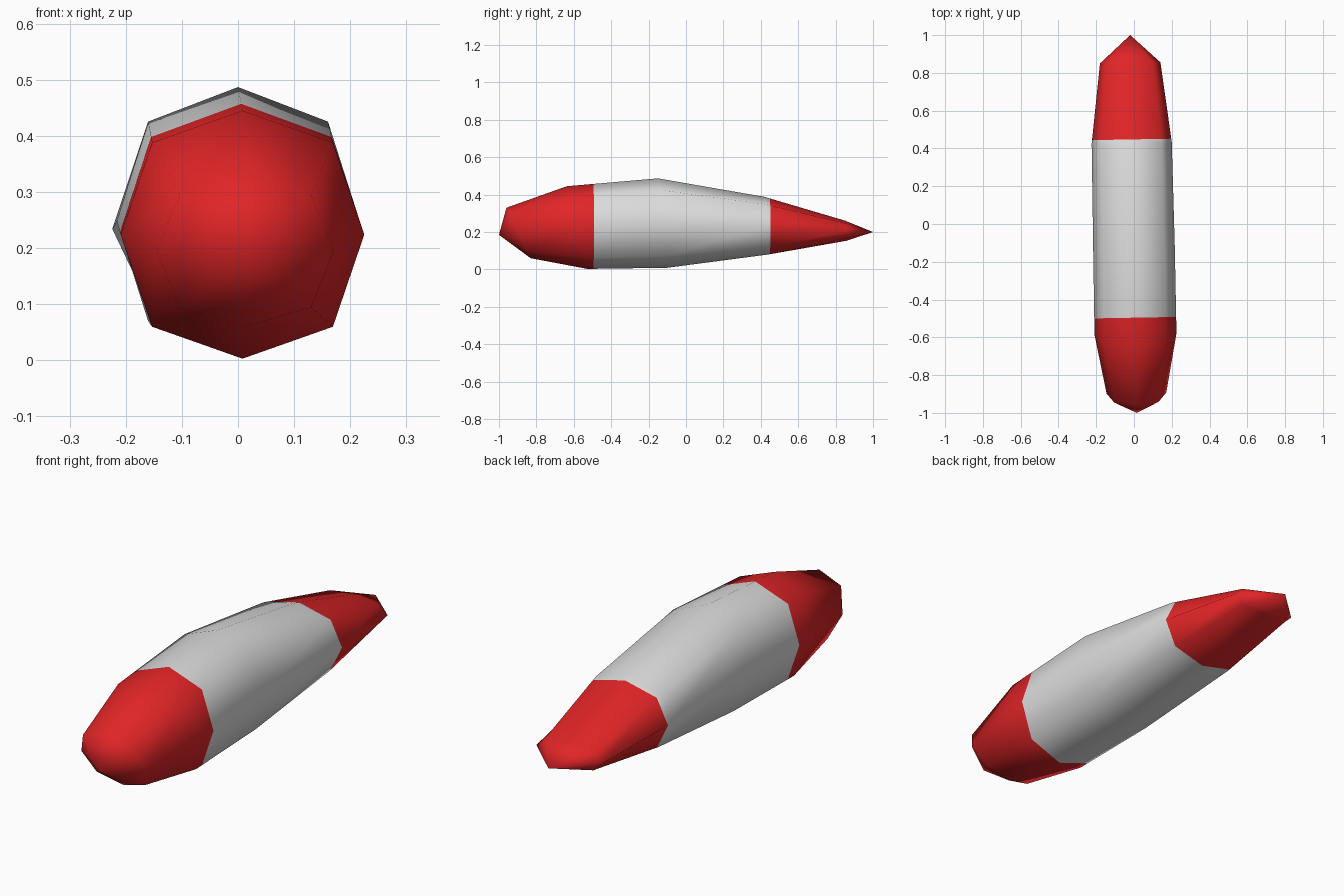
import bpy, bmesh, math
from mathutils import Vector

if "Cube" in bpy.data.objects:
    bpy.data.objects.remove(bpy.data.objects["Cube"])


def material(name, rgb):
    m = bpy.data.materials.new(name)
    m.diffuse_color = (*rgb, 1)
    m.use_nodes = True
    m.node_tree.nodes["Principled BSDF"].inputs["Base Color"].default_value = m.diffuse_color
    return m


SKEW = 0.018   # slight yaw of the body about z
SIDES = 8

# Rings: centre x, y, z, half width, half height, lean of the top along y
rings = [
    (0.013, -0.895, 0.195, 0.158, 0.135, -0.065),
    (0.008, -0.582, 0.224, 0.217, 0.221, -0.055),
    (0.000, -0.125, 0.248, 0.216, 0.239, -0.025),
    (-0.012, 0.430, 0.234, 0.212, 0.154, -0.010),
    (-0.020, 0.853, 0.207, 0.160, 0.054, -0.003),
]
nose, tail = (0.015, -1.0, 0.185), (-0.02, 1.0, 0.2)

# Eight-sided hull with pointed ends
bm = bmesh.new()
loops = []
for cx, cy, cz, w, h, lean in rings:
    loop = []
    for i in range(SIDES):
        a = 2 * math.pi * i / SIDES
        f = 1.05 if i % 2 else 1.0          # slightly full diagonals
        c, s = f * math.cos(a), f * math.sin(a)
        loop.append(bm.verts.new((cx + w * c, cy + lean * s + SKEW * w * c, cz + h * s)))
    loops.append(loop)
n, t = bm.verts.new(nose), bm.verts.new(tail)
for i in range(SIDES):
    j = (i + 1) % SIDES
    bm.faces.new((n, loops[0][i], loops[0][j]))
    bm.faces.new((t, loops[-1][j], loops[-1][i]))
    for a, b in zip(loops, loops[1:]):
        bm.faces.new((a[i], b[i], b[j], a[j]))

# Colour borders cut across the hull
FRONT, BACK = -0.496, 0.448
normal = Vector((-SKEW, 1, 0)).normalized()
for y in (FRONT, BACK):
    bmesh.ops.bisect_plane(bm, geom=bm.verts[:] + bm.edges[:] + bm.faces[:],
                           plane_co=(0, y, 0), plane_no=normal, dist=1e-5)
bmesh.ops.recalc_face_normals(bm, faces=bm.faces[:])

# Red ends, light middle
for f in bm.faces:
    c = f.calc_center_median()
    y = c.y - SKEW * c.x
    f.material_index = 0 if FRONT < y < BACK else 1
    f.smooth = True

mesh = bpy.data.meshes.new("float_hull")
bm.to_mesh(mesh)
bm.free()
mesh.materials.append(material("light grey", (0.72, 0.72, 0.72)))
mesh.materials.append(material("red", (0.75, 0.018, 0.02)))
hull = bpy.data.objects.new("float_hull", mesh)
bpy.context.collection.objects.link(hull)
